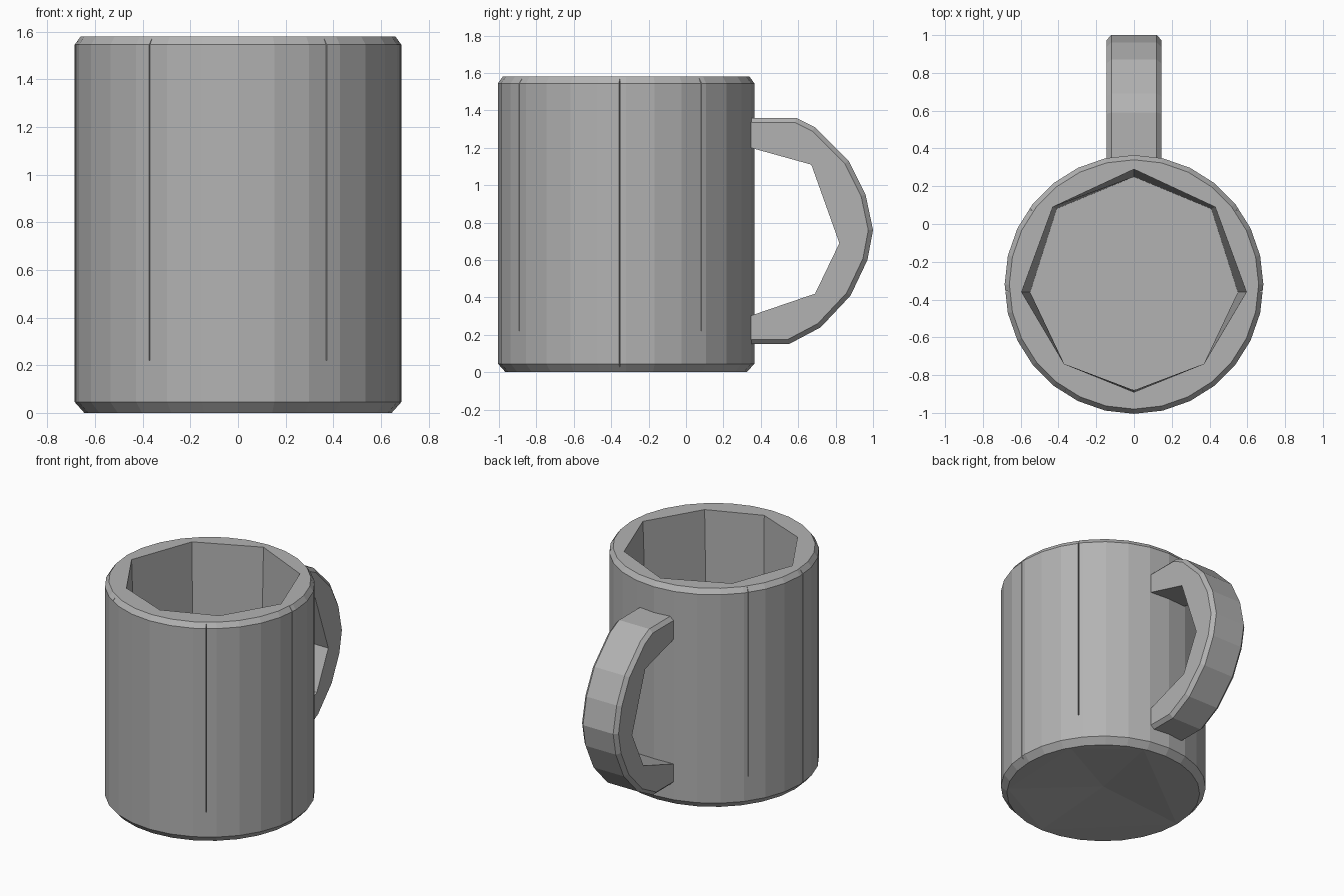
import bpy, bmesh
from math import sin, cos, radians, pi

if "Cube" in bpy.data.objects:
    bpy.data.objects.remove(bpy.data.objects["Cube"])

CY, R, TOP = -0.32, 0.685, 1.58      # cup axis, radius and height

grey = bpy.data.materials.new("stone grey")
grey.use_nodes = True
colour = (0.45, 0.45, 0.45, 1)
grey.diffuse_color = colour
grey.node_tree.nodes["Principled BSDF"].inputs["Base Color"].default_value = colour


def loft(name, rings):
    """Closed solid through rings that have the same number of points."""
    bm = bmesh.new()
    loops = [[bm.verts.new(p) for p in ring] for ring in rings]
    n = len(loops[0])
    for a, b in zip(loops, loops[1:]):
        for i in range(n):
            j = (i + 1) % n
            bm.faces.new((a[i], a[j], b[j], b[i]))
    bm.faces.new(loops[0][::-1])
    bm.faces.new(loops[-1])
    bmesh.ops.recalc_face_normals(bm, faces=bm.faces)
    mesh = bpy.data.meshes.new(name)
    bm.to_mesh(mesh)
    bm.free()
    mesh.materials.append(grey)
    obj = bpy.data.objects.new(name, mesh)
    bpy.context.collection.objects.link(obj)
    return obj


def ring(angles, r, z):
    return [(r * cos(a), CY + r * sin(a), z) for a in angles]


def apply(obj, mod):
    bpy.context.view_layer.objects.active = obj
    bpy.ops.object.modifier_apply(modifier=mod.name)


def cut(obj, cutter):
    mod = obj.modifiers.new("cut", "BOOLEAN")
    mod.operation, mod.solver, mod.object = "DIFFERENCE", "EXACT", cutter
    apply(obj, mod)
    bpy.data.objects.remove(cutter)


# Cup wall with chamfered rim and foot
turn = [2 * pi * i / 28 for i in range(28)]
cup = loft("cup", [ring(turn, r, z) for r, z in
                   ((0.645, 0), (R, 0.045), (R, TOP - 0.035), (0.66, TOP))])


# Eight-sided hollow, a little narrower at the floor
def octagon(right, z):
    left = [(-x, y) for x, y in right[-2:0:-1]]
    return [(x, y, z) for x, y in right + left]


mouth = [(0, 0.29), (0.43, 0.09), (0.595, -0.36), (0.37, -0.74), (0, -0.89)]
floor = [(0, 0.25), (0.41, 0.08), (0.55, -0.36), (0.36, -0.76), (0, -0.88)]
cut(cup, loft("hollow", [octagon(floor, 0.22), octagon(mouth, TOP), octagon(mouth, TOP + 0.1)]))

# Shallow faceted dent under the foot
corners = [radians(a) for a in (30, 75, 180, 270, 325)]
cut(cup, loft("dent", [ring(corners, r, z) for r, z in
                       ((0.64, -0.02), (0.64, 0), (0.003, 0.05))]))

# Narrow upright seams in the wall
for side in (-1, 1):
    for angle, low in ((-57, 0.22), (-3, -0.1), (36, 0.22)):
        a = radians(angle)
        spread = 0.009
        plan = [(r * cos(a + d), r * sin(a + d)) for r, d in
                ((0.66, 0), (0.72, -spread), (0.72, spread))]
        cut(cup, loft("seam", [[(side * x, CY + y, z) for x, y in plan]
                               for z in (low, TOP + 0.1)]))

# Handle: side profile given as (y, z), extruded across x
outer = [(0.31, 1.36), (0.59, 1.36), (0.69, 1.31), (0.87, 1.13), (0.96, 0.95),
         (1, 0.76), (0.97, 0.6), (0.88, 0.41), (0.72, 0.24), (0.55, 0.15), (0.31, 0.15)]
inner = [(0.31, 0.29), (0.69, 0.42), (0.82, 0.69), (0.67, 1.11), (0.31, 1.21)]
handle = loft("handle", [[(x, y, z) for y, z in outer + inner] for x in (-0.145, 0.145)])

# Chamfer only the outer rims of the handle
bm = bmesh.new()
bm.from_mesh(handle.data)
rims = [e for e in bm.edges
        if abs(e.verts[0].co.x - e.verts[1].co.x) < 0.01
        and all(any(abs(v.co.y - y) + abs(v.co.z - z) < 0.001 for y, z in outer)
                for v in e.verts)
        and min(v.co.y for v in e.verts) + max(v.co.y for v in e.verts) > 0.7]
bmesh.ops.bevel(bm, geom=rims, offset=0.025, segments=1, affect="EDGES")
bm.to_mesh(handle.data)
bm.free()
